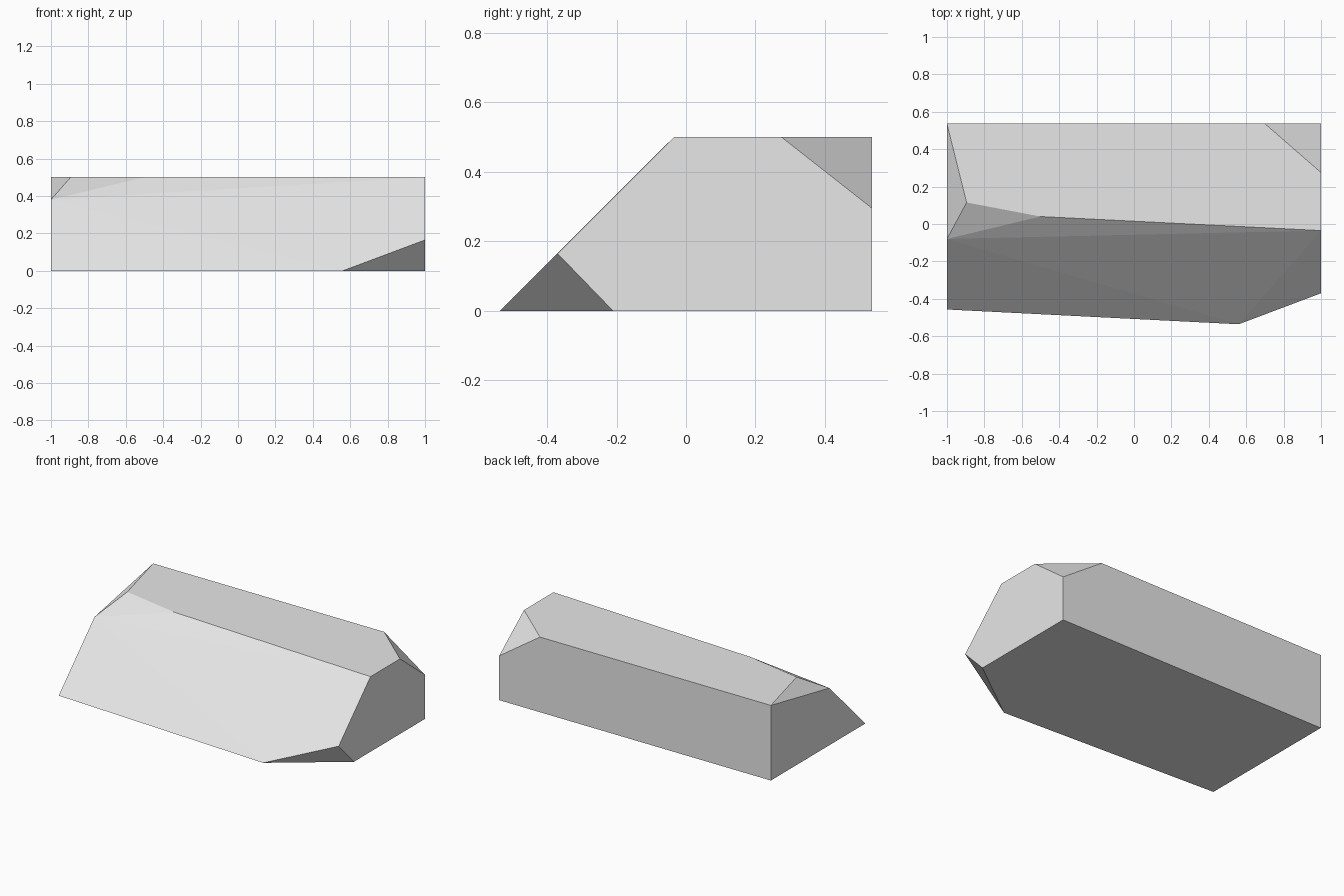
import bpy
import bmesh
import math

# Remove the default object
default = bpy.data.objects.get("Cube")
if default:
    bpy.data.objects.remove(default, do_unlink=True)


def make_material(name, color):
    material = bpy.data.materials.new(name)
    material.use_nodes = True
    material.diffuse_color = color
    material.node_tree.nodes["Principled BSDF"].inputs["Base Color"].default_value = color
    return material


def chiselled_block(name, corners, material):
    """Wrap the corner points in one faceted convex stone."""
    mesh = bpy.data.meshes.new(name)
    bm = bmesh.new()
    for corner in corners:
        bm.verts.new(corner)
    bmesh.ops.convex_hull(bm, input=bm.verts[:])
    # Merge the hull triangles back into flat facets
    bmesh.ops.dissolve_limit(bm, angle_limit=math.radians(1),
                             verts=bm.verts[:], edges=bm.edges[:])
    bmesh.ops.recalc_face_normals(bm, faces=bm.faces[:])
    bm.to_mesh(mesh)
    bm.free()
    mesh.materials.append(material)
    stone = bpy.data.objects.new(name, mesh)
    bpy.context.collection.objects.link(stone)
    return stone


left, right = 1.0, -1.0
back, top, floor = 0.536, 0.5, 0.0

# Left end, with its chipped top back and bottom front corners
left_end = [
    (left, back, floor), (left, back, 0.295), (left, 0.275, top),
    (left, -0.035, top), (left, -0.37, 0.165), (left, -0.21, floor),
]
# Where those two chips run out along the long edges
chip_ends = [(0.7, back, top), (0.56, -back, floor)]

# Right end, with the chipped top front corner
right_end = [
    (right, back, floor), (right, back, top),
    (right, -0.08, 0.38), (right, -0.457, floor),
]
# Where the right chip meets the top face
top_chip = [(-0.895, 0.115, top), (-0.5, 0.04, top)]

grey_stone = make_material("grey stone", (0.8, 0.8, 0.8, 1.0))
chiselled_block("stone_block", left_end + chip_ends + right_end + top_chip, grey_stone)
